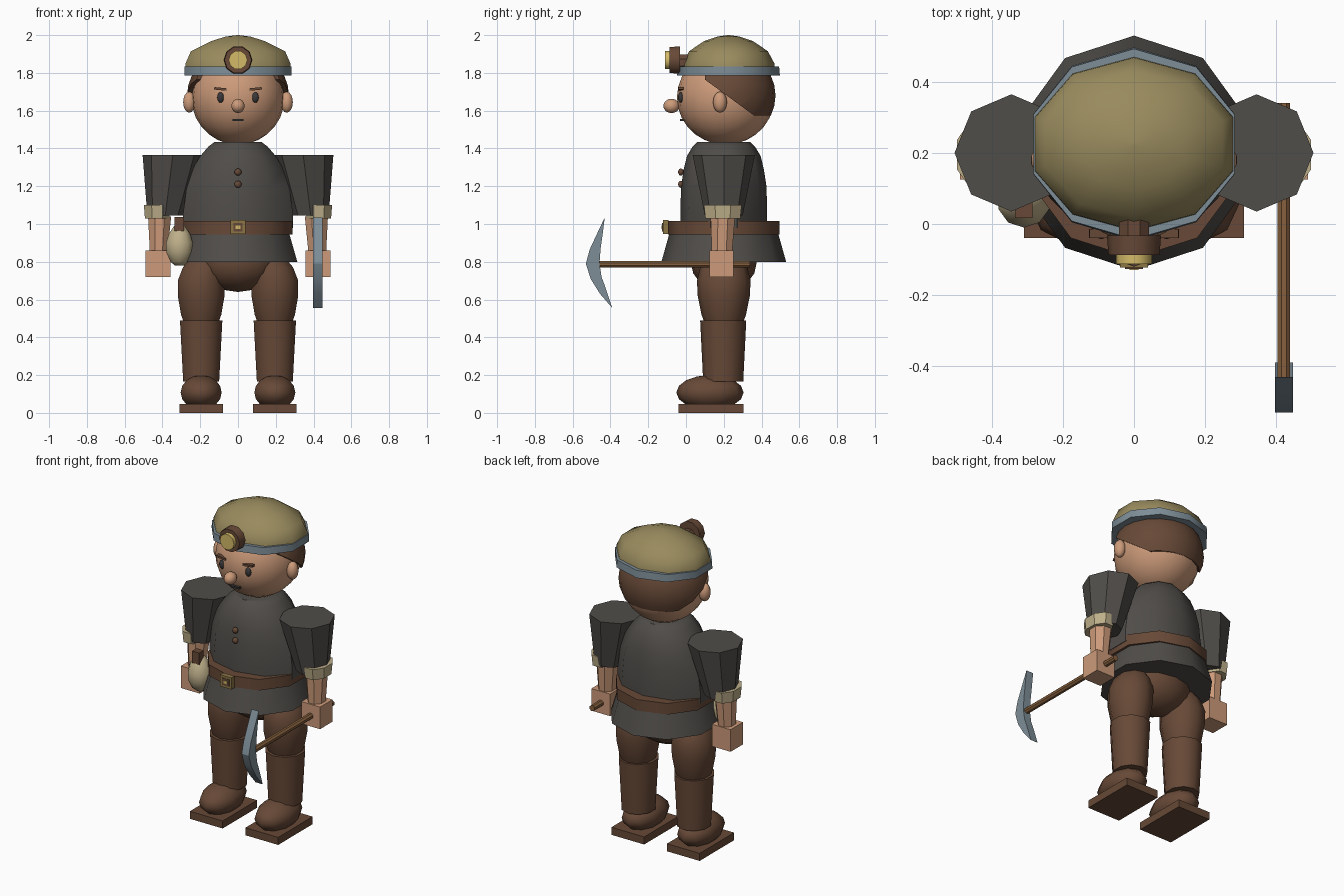
import bpy, bmesh, math
from mathutils import Vector, Matrix

if "Cube" in bpy.data.objects:
    bpy.data.objects.remove(bpy.data.objects["Cube"])


def srgb(r, g, b):
    return tuple(((c / 255 + 0.055) / 1.055) ** 2.4 for c in (r, g, b)) + (1.0,)


def material(name, r, g, b):
    m = bpy.data.materials.new(name)
    m.diffuse_color = srgb(r, g, b)
    m.use_nodes = True
    m.node_tree.nodes["Principled BSDF"].inputs["Base Color"].default_value = m.diffuse_color
    return m


BROWN = material("brown leather", 103, 73, 55)
CHARCOAL = material("charcoal cloth", 80, 77, 73)
SKIN = material("skin", 205, 155, 122)
CREAM = material("cream", 190, 175, 138)
OLIVE = material("olive", 153, 139, 94)
STEEL = material("blue grey steel", 125, 141, 151)
WOOD = material("wood", 134, 96, 62)
BRASS = material("brass", 140, 118, 70)
YELLOW = material("lamp yellow", 212, 186, 104)
DARK = material("dark grey", 58, 56, 58)
CY = 0.2   # depth of the body axis


def finish(name, bm, mat, smooth=40):
    bmesh.ops.recalc_face_normals(bm, faces=bm.faces)
    me = bpy.data.meshes.new(name)
    bm.to_mesh(me)
    bm.free()
    ob = bpy.data.objects.new(name, me)
    bpy.context.collection.objects.link(ob)
    me.materials.append(mat)
    if smooth:
        bpy.context.view_layer.objects.active = ob
        ob.select_set(True)
        bpy.ops.object.shade_smooth_by_angle(angle=math.radians(smooth))
        ob.select_set(False)
    return ob


def loft(name, rings, mat, n=10, turn=90, smooth=40):
    """Stack of elliptical rings (cx, cy, z, rx, ry) with closed ends."""
    bm = bmesh.new()
    loops = []
    for cx, cy, z, rx, ry in rings:
        angles = [math.radians(turn) + math.tau * i / n for i in range(n)]
        loops.append([bm.verts.new((cx + rx * math.cos(a), cy + ry * math.sin(a), z)) for a in angles])
    for a, b in zip(loops, loops[1:]):
        for i in range(n):
            j = (i + 1) % n
            bm.faces.new((a[i], a[j], b[j], b[i]))
    bm.faces.new(loops[0])
    bm.faces.new(loops[-1])
    return finish(name, bm, mat, smooth)


def ball_mesh(center, radii, u=12, v=8):
    bm = bmesh.new()
    bmesh.ops.create_uvsphere(bm, u_segments=u, v_segments=v, radius=1)
    bmesh.ops.transform(bm, matrix=Matrix.Translation(center) @ Matrix.Diagonal((*radii, 1)), verts=bm.verts)
    return bm


def ball(name, center, radii, mat, u=12, v=8):
    return finish(name, ball_mesh(center, radii, u, v), mat, 60)


def box(name, center, size, mat, tilt=0):
    bm = bmesh.new()
    bmesh.ops.create_cube(bm, size=1)
    m = Matrix.Translation(center) @ Matrix.Rotation(tilt, 4, 'Y') @ Matrix.Diagonal((*size, 1))
    bmesh.ops.transform(bm, matrix=m, verts=bm.verts)
    return finish(name, bm, mat, 0)


def rod_y(name, center, r, length, mat, n=8, r2=None):
    """Cylinder lying along y; r is the front radius."""
    bm = bmesh.new()
    bmesh.ops.create_cone(bm, cap_ends=True, segments=n, radius1=r2 or r, radius2=r, depth=length)
    m = Matrix.Translation(center) @ Matrix.Rotation(math.pi / 2, 4, 'X') @ Matrix.Rotation(math.pi / n, 4, 'Z')
    bmesh.ops.transform(bm, matrix=m, verts=bm.verts)
    return finish(name, bm, mat, 40)


# Tunic: flared skirt, belt and rounded upper body
loft("tunic_skirt", [(0, CY, .80, .33, .33), (0, CY, .95, .285, .288)], CHARCOAL)
loft("belt", [(0, CY, .945, .302, .296), (0, CY, 1.015, .302, .296)], BROWN)
loft("tunic_body", [(0, CY, .98, .305, .23), (0, CY, 1.06, .305, .23), (0, CY, 1.20, .285, .226),
                    (0, CY, 1.29, .255, .212), (0, CY, 1.36, .21, .195), (0, CY, 1.41, .165, .165),
                    (0, CY, 1.435, .13, .14)], CHARCOAL)

# Buckle and buttons
box("buckle_frame", (0, -.108, .983), (.08, .03, .074), BRASS)
box("buckle_center", (0, -.123, .983), (.05, .006, .044), BROWN)
box("buckle_pin", (0, -.127, .983), (.026, .004, .018), YELLOW)
for z in (1.21, 1.275):
    ball("button", (0, -.027, z), (.019, .015, .019), BROWN, 8, 6)

# Hips
ball("hips", (0, CY, .80), (.215, .175, .16), BROWN, 12, 8)

for s, side in ((-1, "right"), (1, "left")):
    # Legs and boots
    x = s * .195
    loft(side + "_thigh", [(x, CY, .46, .09, .095), (x, CY, .52, .112, .118), (x, CY, .62, .13, .138),
                           (x, CY, .70, .13, .142), (x * .95, CY, .77, .112, .125),
                           (x * .9, CY, .82, .08, .09)], BROWN)
    loft(side + "_boot_shaft", [(x, CY - .003, .165, .10, .106), (x, CY - .003, .49, .118, .122)], BROWN)
    ball(side + "_boot_foot", (x, .127, .108), (.114, .178, .092), BROWN, 10, 8)
    box(side + "_sole", (x, .133, .024), (.23, .345, .048), BROWN)

    # Arms with wide tapered sleeves
    loft(side + "_sleeve", [(s * .385, CY, 1.045, .095, .10), (s * .345, CY, 1.365, .16, .165)],
         CHARCOAL, 8, 0, 30)
    loft(side + "_cuff", [(s * .428, CY - .005, 1.03, .07, .10), (s * .428, CY - .005, 1.10, .076, .108)],
         CREAM, 8, 22.5, 30)
    loft(side + "_forearm", [(s * .42, CY - .01, .84, .05, .058), (s * .415, CY - .005, 1.04, .066, .07)],
         SKIN, 8, 22.5)
    box(side + "_hand", (s * .423, .188, .79), (.132, .126, .14), SKIN)

    # Ears, eyes and brows
    ball(side + "_ear", (s * .258, .18, 1.645), (.034, .037, .056), SKIN, 10, 8)
    ball(side + "_eye", (s * .092, -.028, 1.67), (.019, .014, .028), DARK, 10, 8)
    box(side + "_brow", (s * .093, -.027, 1.715), (.066, .026, .013), BROWN, s * -.1)

# Head, nose and mouth
ball("head", (0, .21, 1.67), (.247, .258, .25), SKIN, 20, 14)
ball("nose", (0, -.077, 1.625), (.037, .043, .038), SKIN, 10, 8)
box("mouth", (0, -.022, 1.55), (.06, .022, .011), DARK)

# Hair: slightly larger shell trimmed along a slanted hairline
hair = ball_mesh((0, .212, 1.68), (.27, .262, .25), 20, 14)
for co, no in (((0, .12, 1.75), (0, .19, .26)), ((0, 0, 1.575), (0, 0, 1)), ((0, .10, 0), (0, 1, 0))):
    bmesh.ops.bisect_plane(hair, geom=hair.verts[:] + hair.edges[:] + hair.faces[:],
                           plane_co=co, plane_no=Vector(no), clear_inner=True)
    bmesh.ops.holes_fill(hair, edges=[e for e in hair.edges if e.is_boundary])
finish("hair", hair, BROWN, 50)

# Helmet dome and rim band
HY = .225
loft("helmet_rim", [(0, HY, 1.787, .298, .272), (0, HY, 1.833, .298, .268)], STEEL)
loft("helmet_dome", [(0, HY, 1.82, .294, .246), (0, HY, 1.85, .292, .243), (0, HY, 1.915, .262, .208),
                     (0, HY, 1.968, .15, .13), (0, HY, 1.992, .07, .06), (0, HY, 2.0, .005, .005)],
     OLIVE, smooth=50)

# Headlamp
rod_y("lamp_housing", (0, -.06, 1.868), .072, .055, BROWN, 10, .076)
rod_y("lamp_mount", (0, -.01, 1.855), .045, .07, BROWN)
rod_y("lamp_lens", (0, -.099, 1.868), .05, .026, YELLOW, 10)

# Pouch hanging from the belt
loft("pouch", [(-.31, .065, z, r, r) for z, r in
               ((.78, .025), (.80, .05), (.85, .073), (.90, .075), (.95, .058), (.99, .03), (1.0, .015))],
     CREAM, 10, smooth=60)
box("pouch_strap", (-.31, .04, 1.0), (.05, .045, .075), BROWN)

# Pickaxe held forward
PX = .422
rod_y("pickaxe_handle", (PX, -.065, .787), .019, .81, WOOD)
outer = [(-.43, 1.035), (-.475, .94), (-.51, .865), (-.53, .79), (-.505, .71), (-.455, .63), (-.39, .555)]
inner = [(-.425, .66), (-.447, .72), (-.458, .79), (-.452, .87), (-.442, .94)]
bm = bmesh.new()
face = bm.faces.new([bm.verts.new((PX - .025, y, z)) for y, z in outer + inner])
ext = bmesh.ops.extrude_face_region(bm, geom=[face])
bmesh.ops.translate(bm, vec=(.05, 0, 0), verts=[v for v in ext["geom"] if isinstance(v, bmesh.types.BMVert)])
finish("pickaxe_head", bm, STEEL, 25)
